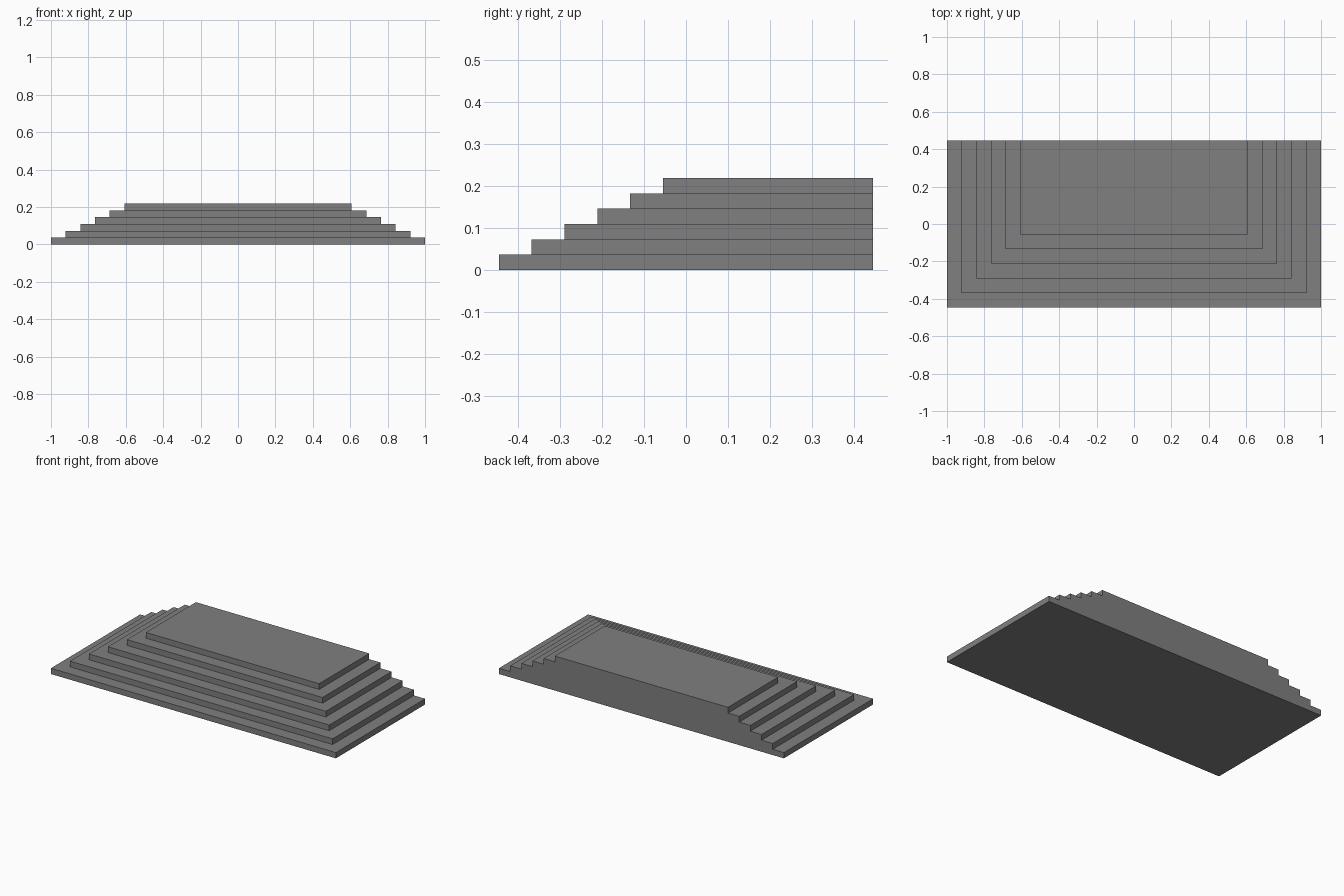
import bpy
import bmesh

if "Cube" in bpy.data.objects:
    bpy.data.objects.remove(bpy.data.objects["Cube"])

STEPS = 6
RISE = 0.219 / STEPS
TREAD = 0.0784
HALF_X, HALF_Y = 1.0, 0.447

bm = bmesh.new()

# U-shaped outlines (back left, front left, front right, back right), two per step
rows = []
for i in range(STEPS):
    x = HALF_X - i * TREAD
    front = -HALF_Y + i * TREAD
    for z in (i * RISE, (i + 1) * RISE):
        rows.append([bm.verts.new((px, py, z)) for px, py in
                     ((-x, HALF_Y), (-x, front), (x, front), (x, HALF_Y))])

# Risers and treads on the three stepped sides
for low, high in zip(rows, rows[1:]):
    for k in range(3):
        bm.faces.new((low[k], low[k + 1], high[k + 1], high[k]))

# Landing, underside and flat stepped back wall
bm.faces.new(rows[-1])
bm.faces.new(rows[0][::-1])
bm.faces.new([r[3] for r in rows] + [r[0] for r in reversed(rows)])

# Merge each tread into one clean face
bmesh.ops.dissolve_limit(bm, angle_limit=0.01, verts=bm.verts[:], edges=bm.edges[:])
bmesh.ops.recalc_face_normals(bm, faces=bm.faces[:])

mesh = bpy.data.meshes.new("entrance_steps")
bm.to_mesh(mesh)
bm.free()

# Dark grey stone
stone = bpy.data.materials.new("stone")
stone.diffuse_color = (0.215, 0.215, 0.215, 1)
stone.use_nodes = True
stone.node_tree.nodes["Principled BSDF"].inputs["Base Color"].default_value = stone.diffuse_color
mesh.materials.append(stone)
bpy.context.collection.objects.link(bpy.data.objects.new("entrance_steps", mesh))
